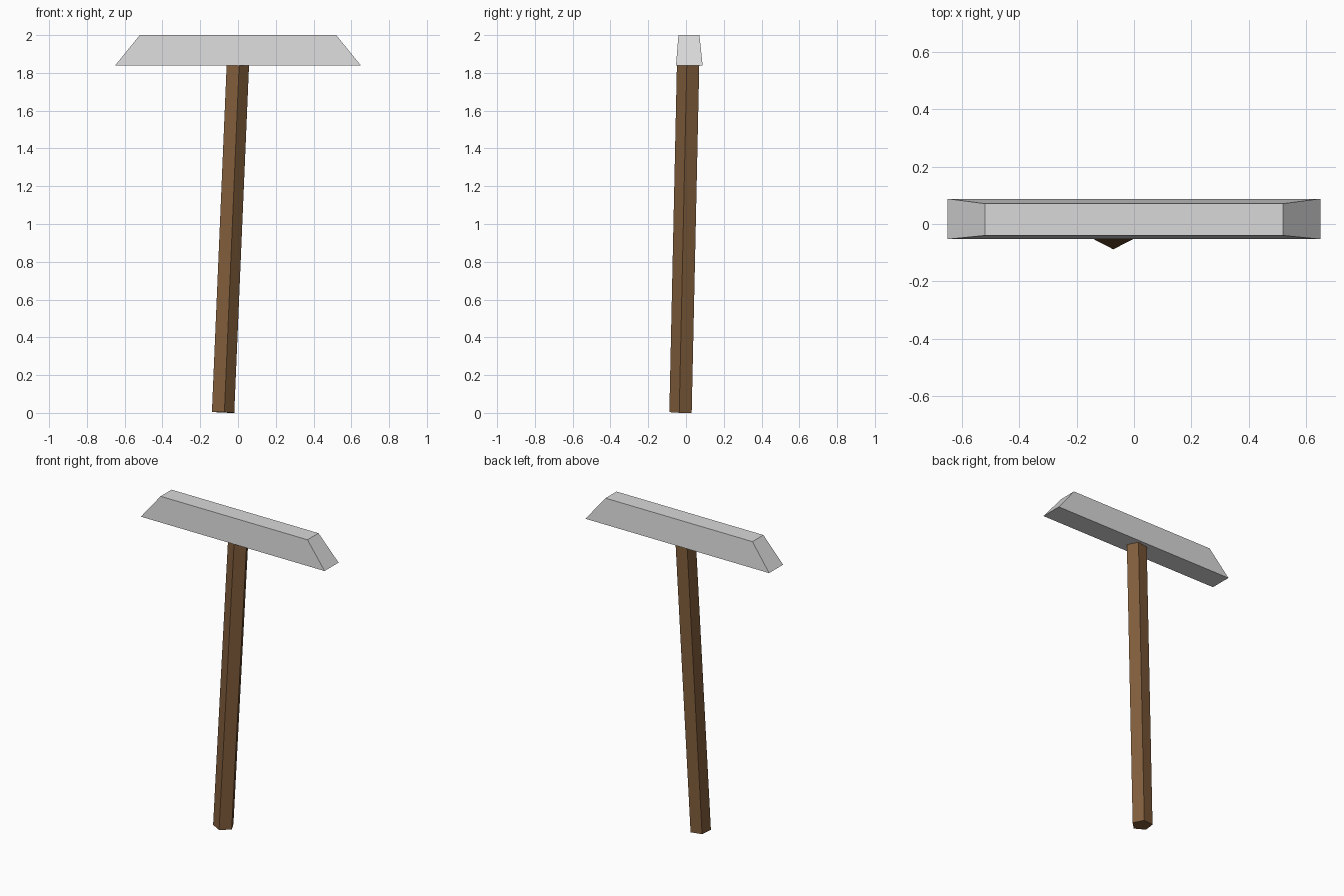
import bpy, math
from mathutils import Vector

if "Cube" in bpy.data.objects:
    bpy.data.objects.remove(bpy.data.objects["Cube"])


def material(name, rgb):
    m = bpy.data.materials.new(name)
    m.diffuse_color = (*rgb, 1)
    m.use_nodes = True
    m.node_tree.nodes["Principled BSDF"].inputs["Base Color"].default_value = m.diffuse_color
    return m


def loft(name, bottom, top, mat):
    """Flat-sided solid between two matching counter-clockwise rings."""
    n = len(bottom)
    faces = [tuple(reversed(range(n))), tuple(range(n, 2 * n))]
    faces += [(i, (i + 1) % n, n + (i + 1) % n, n + i) for i in range(n)]
    mesh = bpy.data.meshes.new(name)
    mesh.from_pydata([tuple(v) for v in bottom + top], [], faces)
    mesh.materials.append(mat)
    obj = bpy.data.objects.new(name, mesh)
    bpy.context.collection.objects.link(obj)
    return obj


def rectangle(half_x, y0, y1, z):
    return [Vector(p) for p in ((-half_x, y0, z), (half_x, y0, z),
                                (half_x, y1, z), (-half_x, y1, z))]


metal = material("light_grey_metal", (0.69, 0.69, 0.69))
wood = material("brown_wood", (0.223, 0.112, 0.045))

# Head: long bar tapering toward the top
loft("hammer_head", rectangle(0.65, -0.053, 0.088, 1.84),
     rectangle(0.52, -0.04, 0.071, 2.0), metal)

# Handle: leaning five-sided shaft, ending inside the head
radius = 0.063
base = Vector((-0.082, -0.026, 0.003))
axis = Vector((0.078, 0.04, 1.835))
tilt = Vector((0, 0, 1)).rotation_difference(axis)
ring = []
for i in range(5):
    a = math.radians(-81 + 72 * i)
    ring.append(tilt @ Vector((radius * math.cos(a), radius * math.sin(a), 0)))
end = base + axis * (1.917 / axis.z)
loft("handle", [base + v for v in ring], [end + v for v in ring], wood)
